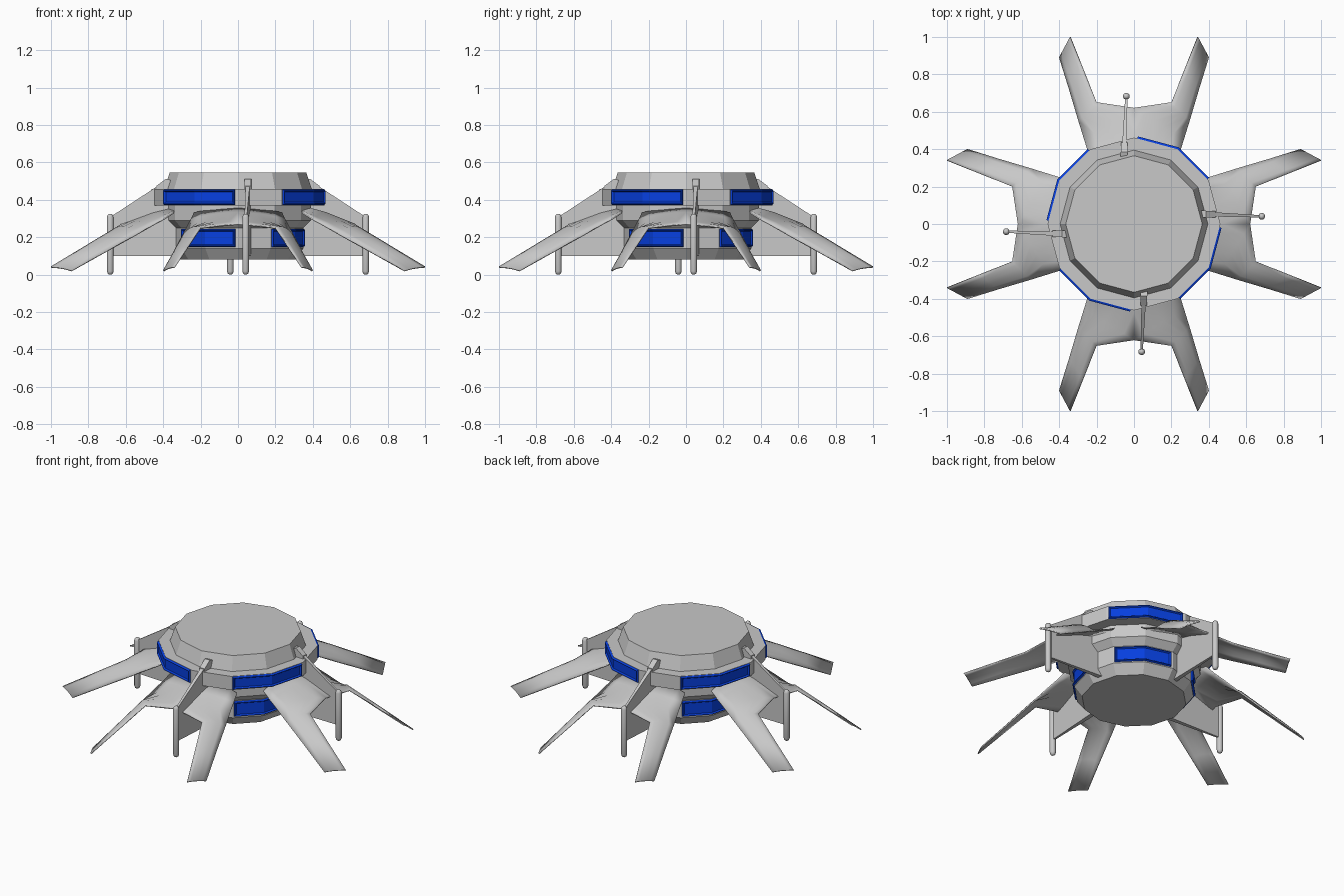
import bpy, bmesh, math
from mathutils import Vector, Matrix

cube = bpy.data.objects.get("Cube")
if cube:
    bpy.data.objects.remove(cube)


def material(name, rgb):
    m = bpy.data.materials.new(name)
    m.use_nodes = True
    m.diffuse_color = (*rgb, 1)
    m.node_tree.nodes["Principled BSDF"].inputs["Base Color"].default_value = (*rgb, 1)
    return m


GREY = material("hull grey", (0.58, 0.58, 0.58))
BLUE = material("window blue", (0.002, 0.05, 0.74))


def add_object(name, bm, mat, turn=0):
    """Turn a bmesh about z by quarter turns and make it an object."""
    bmesh.ops.recalc_face_normals(bm, faces=bm.faces)
    bm.transform(Matrix.Rotation(turn * math.pi / 2, 4, "Z"))
    mesh = bpy.data.meshes.new(name)
    bm.to_mesh(mesh)
    bm.free()
    mesh.materials.append(mat)
    ob = bpy.data.objects.new(name, mesh)
    bpy.context.collection.objects.link(ob)
    return ob


def smooth(ob, degrees):
    bpy.ops.object.select_all(action="DESELECT")
    ob.select_set(True)
    bpy.context.view_layer.objects.active = ob
    bpy.ops.object.shade_smooth_by_angle(angle=math.radians(degrees))


def rim_point(radius, t, z):
    """Point on a twelve-sided rim, t counted in sides."""
    k = math.floor(t)
    a, b = (Vector((radius * math.cos(math.radians(30 * i)),
                    radius * math.sin(math.radians(30 * i)), z)) for i in (k, k + 1))
    return a.lerp(b, t - k)


def loft(rows, closed=True, caps=True):
    bm = bmesh.new()
    rings = [[bm.verts.new(p) for p in row] for row in rows]
    n = len(rings[0])
    for r, s in zip(rings, rings[1:]):
        for i in range(n if closed else n - 1):
            j = (i + 1) % n
            bm.faces.new((r[i], r[j], s[j], s[i]))
    if closed and caps:
        bm.faces.new(rings[0])
        bm.faces.new(rings[-1])
    return bm


# Hull: twelve-sided stack of bands
profile = [(0.305, 0.08), (0.35, 0.14), (0.35, 0.25), (0.39, 0.29), (0.39, 0.37),
           (0.462, 0.37), (0.462, 0.457), (0.395, 0.457), (0.365, 0.545)]
add_object("hull", loft([[rim_point(r, i, z) for i in range(12)]
                         for r, z in profile]), GREY)


# Windows: raised bevelled frame round a recessed pane, bent over two hull sides
def window(name, radius, z0, z1, turn):
    rows = []
    for inset, lift in ((0, -0.002), (0, 0.001), (0.005, 0.012), (0.008, 0.012), (0.014, 0.003)):
        d = inset / (0.518 * radius)
        low, high, r = z0 + inset, z1 - inset, radius + lift
        ts = (1.04 + d, 2, 2.93 - d)
        rows.append([rim_point(r, t, low) for t in ts] +
                    [rim_point(r, t, high) for t in reversed(ts)])
    bm = loft(rows, caps=False)
    for ring in (list(bm.verts)[:6], list(bm.verts)[-6:]):
        for quad in ((0, 1, 4, 5), (1, 2, 3, 4)):
            bm.faces.new([ring[i] for i in quad])
    add_object(name, bm, BLUE, turn)


# Leg wings: curved sheet spanning two legs, lofted between inner and outer edges
inner_edge = [(0, 0.33, 0.368), (0, 0.47, 0.33), (0, 0.62, 0.27), (0.2, 0.65, 0.25),
              (0.27, 0.825, 0.145), (0.34, 1.0, 0.04)]
outer_edge = [(0.235, 0.345, 0.33), (0.25, 0.40, 0.295), (0.265, 0.45, 0.268),
              (0.295, 0.55, 0.21), (0.345, 0.72, 0.115), (0.398, 0.89, 0.02)]
bulges = [0.0, 0.008, 0.014, 0.02, 0.015, 0.004]


def wing(turn):
    rows = []
    for a, b, bulge in zip(inner_edge, outer_edge, bulges):
        half = []
        for i in range(6):
            u = i / 5
            p = Vector(a).lerp(Vector(b), u)
            p.z += bulge * math.sin(math.pi * u)
            half.append(p)
        rows.append(half)
    bm = loft(rows, closed=False)
    twin = bmesh.ops.duplicate(bm, geom=bm.verts[:] + bm.edges[:] + bm.faces[:])["geom"]
    for v in twin:
        if isinstance(v, bmesh.types.BMVert):
            v.co.x *= -1
    bmesh.ops.remove_doubles(bm, verts=bm.verts, dist=0.0005)
    ob = add_object("leg_wing", bm, GREY, turn)
    solid = ob.modifiers.new("thickness", "SOLIDIFY")
    solid.thickness = 0.008
    solid.offset = 0
    smooth(ob, 40)


# Fins: vertical plates from the hull to the poles, with a thicker clamp on the rim
def fin_plate(name, outline, half_root, half_tip, turn):
    sides = []
    for s in (-1, 1):
        side = []
        for y, z in outline:
            k = (0.68 - y) / 0.32
            half = half_tip + (half_root - half_tip) * k
            side.append((-0.041 - 0.013 * k + s * half, y, z))
        sides.append(side)
    add_object(name, loft(sides), GREY, turn)


def fin(turn):
    fin_plate("fin", [(0.30, 0.10), (0.68, 0.10), (0.68, 0.31), (0.42, 0.48), (0.30, 0.42)],
              0.013, 0.006, turn)
    fin_plate("fin_clamp", [(0.34, 0.44), (0.435, 0.44), (0.435, 0.475),
                            (0.385, 0.512), (0.36, 0.505)], 0.018, 0.016, turn)


# Poles: slim rods with rounded ends
def pole(turn):
    r, low, high = 0.018, 0.0, 0.325
    rings = [(0.3 * r, low), (0.75 * r, low + 0.3 * r), (r, low + r),
             (r, high - r), (0.75 * r, high - 0.3 * r), (0.3 * r, high)]
    rows = [[(-0.041 + q * math.cos(i * math.pi / 6), 0.683 + q * math.sin(i * math.pi / 6), z)
             for i in range(12)] for q, z in rings]
    smooth(add_object("pole", loft(rows), GREY, turn), 60)


for turn in range(4):
    window("upper_window", 0.462, 0.373, 0.455, turn)
    window("lower_window", 0.35, 0.147, 0.245, turn)
    wing(turn)
    fin(turn)
    pole(turn)
